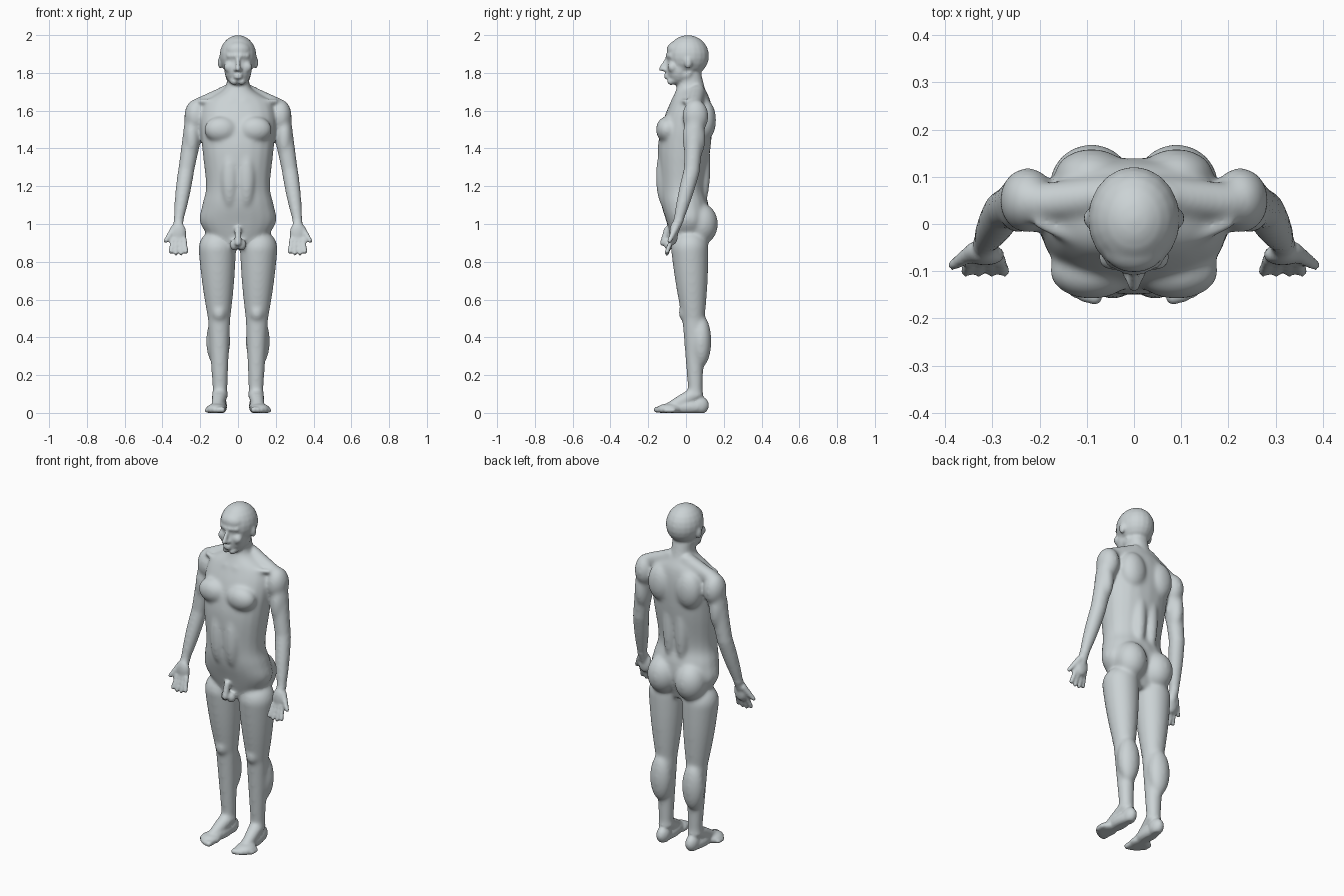
import bpy
import bmesh
from math import cos, sin, pi
from mathutils import Vector

cube = bpy.data.objects.get("Cube")
if cube:
    bpy.data.objects.remove(cube, do_unlink=True)

LEFT_AND_RIGHT = (1, -1)
MIDDLE = (1,)
SEGMENTS = 20
CIRCLE = [(cos(2 * pi * k / SEGMENTS), sin(2 * pi * k / SEGMENTS)) for k in range(SEGMENTS)]
bm = bmesh.new()


def skin_rings(rings, sides):
    """Close a surface over a list of rings, repeated on each side."""
    for side in sides:
        loops = [[bm.verts.new((side * p.x, p.y, p.z)) for p in ring] for ring in rings]
        for lower, upper in zip(loops, loops[1:]):
            for k in range(SEGMENTS):
                bm.faces.new((lower[k - 1], lower[k], upper[k], upper[k - 1]))
        bm.faces.new(loops[0])
        bm.faces.new(loops[-1])


def resample(rows, steps=5):
    """Smooth a list of section rows with a cubic spline."""
    rows = [Vector(row) for row in rows]
    padded = [rows[0], *rows, rows[-1]]
    smooth = []
    for before, start, end, after in zip(padded, padded[1:], padded[2:], padded[3:]):
        leave, arrive = (end - before) / 2, (after - start) / 2
        for step in range(steps):
            t = step / steps
            ease = t * t * (3 - 2 * t)
            smooth.append(start.lerp(end, ease) + leave * t * (1 - t) ** 2 - arrive * t * t * (1 - t))
    return smooth + [rows[-1]]


def rounded(value, power=.9):
    """Push a sine or cosine outwards for a slightly boxy section."""
    return abs(value) ** power * (1 if value > 0 else -1)


def loft(rows):
    """Skin through rows of (height, half width, front y, back y)."""
    rings = []
    for height, half_width, front, back in resample(rows):
        middle, depth = (front + back) / 2, (back - front) / 2
        rings.append([Vector((half_width * rounded(c), middle + depth * rounded(s), height))
                      for c, s in CIRCLE])
    skin_rings(rings, MIDDLE)


def blob(centre, radii, sides=LEFT_AND_RIGHT, count=12):
    """An ellipsoid muscle, repeated on both sides of the body."""
    rings = []
    for k in range(count):
        angle = pi * (k + .3) / (count - .4)
        rings.append([Vector(centre) + Vector((radii[0] * c * sin(angle), radii[1] * s * sin(angle),
                                               -radii[2] * cos(angle))) for c, s in CIRCLE])
    skin_rings(rings, sides)


def limb(start, end, start_radius, end_radius, sides=LEFT_AND_RIGHT, bulge=0, count=6):
    """A tapered limb with round ends, swelling by bulge halfway."""
    start, end = Vector(start), Vector(end)
    axis = (end - start).normalized()
    across = axis.orthogonal().normalized()
    over = axis.cross(across)
    quarter = [pi / 2 * (k + .3) / count for k in range(count)]
    stations = [(start - axis * start_radius * cos(a), start_radius * sin(a)) for a in quarter]
    for k in range(count + 1):
        t = k / count
        radius = start_radius + (end_radius - start_radius) * t + bulge * sin(pi * t)
        stations.append((start.lerp(end, t), radius))
    stations += [(end + axis * end_radius * cos(a), end_radius * sin(a)) for a in reversed(quarter)]
    skin_rings([[point + (across * c + over * s) * radius for c, s in CIRCLE]
                for point, radius in stations], sides)


# Joints of the left side
shoulder = Vector((.225, .05, 1.57))
elbow = Vector((.275, .03, 1.28))
wrist = Vector((.315, -.04, 1.02))
hip = Vector((.11, .02, .87))
knee = Vector((.1, .04, .5))
ankle = Vector((.095, .05, .1))

# Torso and neck
loft([(.87, .1, -.06, .08), (1, .2, -.1, .12), (1.1, .19, -.13, .12),
      (1.2, .17, -.14, .1), (1.4, .19, -.15, .13), (1.55, .2, -.12, .14),
      (1.65, .17, -.08, .13), (1.72, .07, -.05, .1), (1.8, .06, -.04, .08)])

# Chest, belly, shoulder blades, lower back, buttocks
blob((.09, -.1, 1.5), (.09, .06, .07))
blob((.045, -.11, 1.25), (.05, .05, .17))
blob((.09, .1, 1.55), (.08, .06, .11))
blob((.04, .09, 1.3), (.04, .04, .2))
blob((.09, .08, 1), (.09, .09, .11))

# Neck slopes, throat muscles and collar bones
limb((.045, .06, 1.7), (.2, .045, 1.63), .042, .042)
limb((.015, -.05, 1.66), (.055, .02, 1.8), .014, .016)
limb((.03, -.07, 1.65), (.2, 0, 1.65), .014, .014)

# Groin
limb((0, -.1, .97), (0, -.12, .9), .018, .018, MIDDLE)
blob((.02, -.09, .89), (.024, .026, .03))

# Arms
blob(shoulder, (.06, .07, .09))
limb(shoulder, elbow, .055, .043)
blob(shoulder.lerp(elbow, .4), (.045, .062, .12))
limb(elbow, wrist, .044, .027, bulge=.004)

# Hands
palm = wrist + Vector((0, -.025, -.07))
blob(palm, (.042, .023, .06))
limb(wrist, palm, .027, .022)
for finger in range(4):
    spread = finger - 1.5
    base = palm + Vector((.02 * spread, -.01, -.03))
    tip = palm + Vector((.027 * spread, -.036, -.11 + .008 * abs(spread)))
    limb(base, tip, .0135, .012)
limb(palm + Vector((.02, .01, .03)), palm + Vector((.068, -.022, -.04)), .02, .012)

# Legs with kneecaps and calves
limb(hip, knee, .1, .06, bulge=.005)
limb(knee, ankle, .06, .038)
blob(knee + Vector((0, -.04, .03)), (.04, .04, .05))
blob((.105, .08, .38), (.065, .055, .14))

# Feet: heel, instep, sole, ball, toes
blob((.095, .07, .04), (.037, .052, .05))
limb(ankle, (.11, -.08, .03), .042, .03)
blob((.1, 0, .03), (.042, .11, .04))
blob((.115, -.09, .02), (.055, .065, .03))
for toe in range(5):
    size = .017 - .001 * toe
    tip = Vector((.083 + .02 * toe, .003 * toe * toe - .155, size))
    limb(tip + Vector((0, .04, 0)), tip, size, size)

# Head: skull, forehead, face, jaw
blob((0, .01, 1.89), (.098, .112, .11), MIDDLE)
blob((0, -.045, 1.92), (.07, .058, .05), MIDDLE)
blob((0, -.035, 1.82), (.073, .07, .09), MIDDLE)
limb((.05, 0, 1.79), (.02, -.08, 1.755), .02, .02)

# Nose, brows, cheeks, lips, ears
limb((0, -.1, 1.875), (0, -.13, 1.822), .009, .014, MIDDLE)
blob((.012, -.11, 1.817), (.012, .014, .01))
limb((.01, -.098, 1.89), (.05, -.08, 1.89), .012, .012)
blob((.045, -.07, 1.83), (.03, .028, .03))
for height in (1.775, 1.79):
    blob((0, -.1, height), (.026, .017, .007), MIDDLE)
blob((.094, .012, 1.855), (.013, .02, .033))

# Flat soles
for v in bm.verts:
    v.co.z = max(v.co.z, 0)

bmesh.ops.recalc_face_normals(bm, faces=bm.faces)
parts = bpy.data.meshes.new("body_parts")
bm.to_mesh(parts)
bm.free()
body = bpy.data.objects.new("body", parts)
bpy.context.collection.objects.link(body)

# Fuse the parts into one skin
remesh = body.modifiers.new("fuse", "REMESH")
remesh.mode = "VOXEL"
remesh.voxel_size = .007
depsgraph = bpy.context.evaluated_depsgraph_get()
skin = bpy.data.meshes.new_from_object(body.evaluated_get(depsgraph))
body.modifiers.clear()
body.data = skin
bpy.data.meshes.remove(parts)
skin.name = "body"


def relax(verts, rounds):
    for _ in range(rounds):
        bmesh.ops.smooth_vert(bm, verts=verts, factor=.5,
                              use_axis_x=True, use_axis_y=True, use_axis_z=True)


def is_broad(co):
    """True on the trunk and limbs, away from the face, hands, feet and groin."""
    hand = abs(co.x) > .24 and co.z < wrist.z
    groin = abs(co.x) < .05 and co.y < -.08 and co.z < 1
    return ankle.z < co.z < 1.72 and not hand and not groin


# Blend the muscles broadly and the fine features lightly
bm = bmesh.new()
bm.from_mesh(skin)
relax([v for v in bm.verts if is_broad(v.co)], 14)
relax(bm.verts[:], 3)
for face in bm.faces:
    face.smooth = True
bm.to_mesh(skin)
bm.free()

# Single pale grey finish
grey = bpy.data.materials.new("pale_grey")
grey.use_nodes = True
colour = (.6, .65, .665, 1)
grey.diffuse_color = colour
grey.node_tree.nodes["Principled BSDF"].inputs["Base Color"].default_value = colour
skin.materials.clear()
skin.materials.append(grey)
